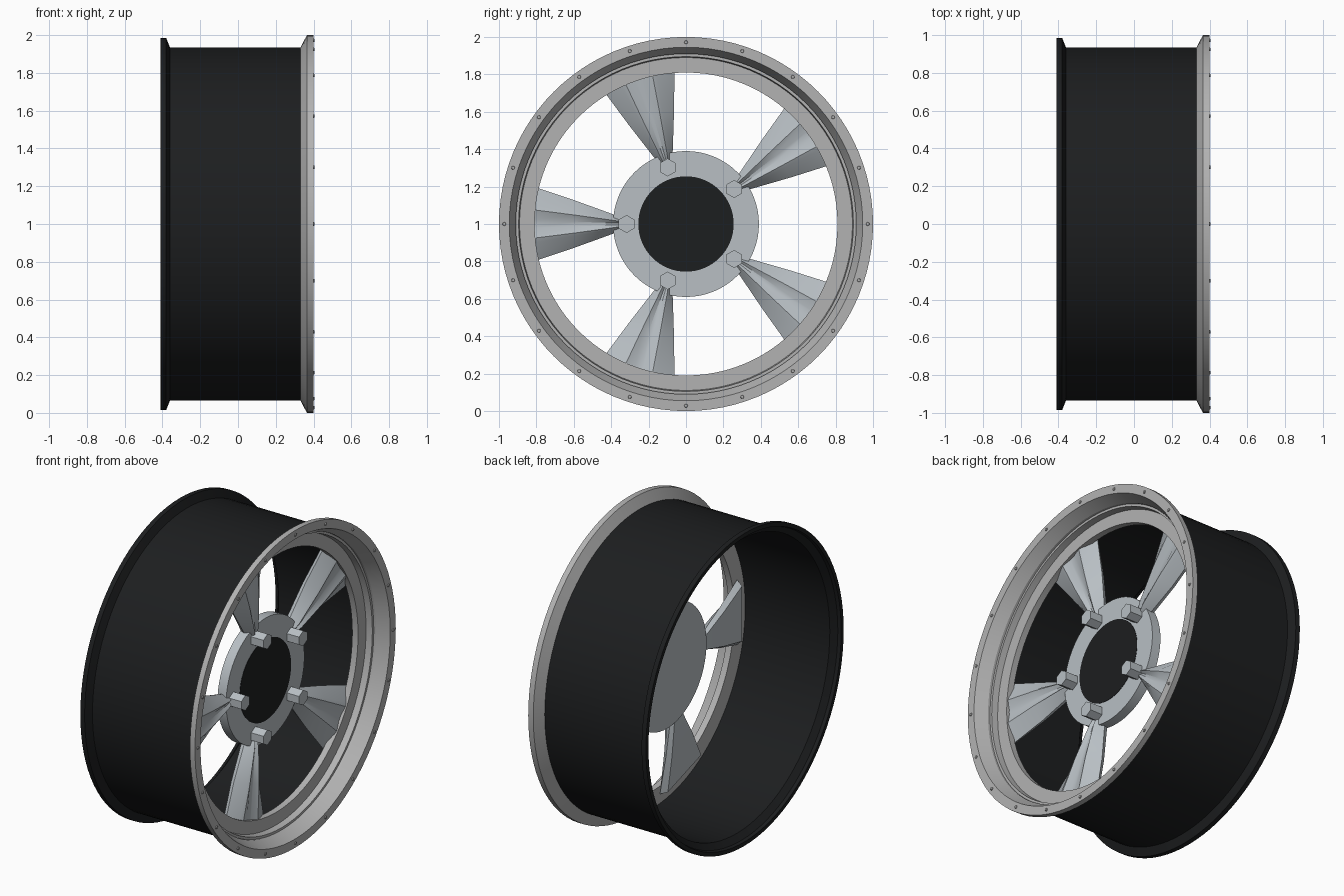
import bpy, bmesh, math
from mathutils import Matrix, Vector

if "Cube" in bpy.data.objects:
    bpy.data.objects.remove(bpy.data.objects["Cube"])

CZ = 1.0  # axle height


def material(name, c):
    m = bpy.data.materials.new(name)
    m.diffuse_color = (c[0], c[1], c[2], 1)
    m.use_nodes = True
    m.node_tree.nodes["Principled BSDF"].inputs["Base Color"].default_value = m.diffuse_color
    return m


BLACK = material("black_paint", (0.012, 0.013, 0.014))
SILVER = material("silver", (0.48, 0.52, 0.55))
GREY = material("rim_grey", (0.45, 0.45, 0.45))


def finish(bm, name, mat, smooth=None):
    bmesh.ops.recalc_face_normals(bm, faces=bm.faces)
    me = bpy.data.meshes.new(name)
    bm.to_mesh(me)
    bm.free()
    ob = bpy.data.objects.new(name, me)
    bpy.context.collection.objects.link(ob)
    ob.location.z = CZ
    me.materials.append(mat)
    if smooth:
        bpy.ops.object.select_all(action='DESELECT')
        ob.select_set(True)
        bpy.context.view_layer.objects.active = ob
        bpy.ops.object.shade_smooth_by_angle(angle=math.radians(smooth))
    return ob


def lathe(name, profile, mat, n=96):
    """Closed ring: (x, radius) profile turned about the axle."""
    bm = bmesh.new()
    rings = []
    for i in range(n):
        a = 2 * math.pi * i / n
        rings.append([bm.verts.new((x, r * math.cos(a), r * math.sin(a))) for x, r in profile])
    k = len(profile)
    for i in range(n):
        p, q = rings[i], rings[(i + 1) % n]
        for j in range(k):
            bm.faces.new((p[j], p[(j + 1) % k], q[(j + 1) % k], q[j]))
    return finish(bm, name, mat, 25)


def rod(bm, x0, x1, y, z, r0, r1, n):
    """Prism or cylinder along the axle direction."""
    mat = Matrix.Translation((0.5 * (x0 + x1), y, z)) @ Matrix.Rotation(math.pi / 2, 4, 'Y')
    # turn so that hexagon points face +-y
    mat = mat @ Matrix.Rotation(math.pi / 2 if n == 6 else 0, 4, 'Z')
    bmesh.ops.create_cone(bm, cap_ends=True, segments=n, radius1=r0, radius2=r1,
                          depth=x1 - x0, matrix=mat)


# Black barrel with flared rear flange
lathe("barrel", [(-.41, .985), (-.38, .985), (-.36, .935), (.335, .935),
                 (.335, .918), (-.36, .918), (-.39, .955), (-.41, .96)], BLACK)

# Grey front rim: outer lip, stepped dish and flat inner ring
lathe("front_rim", [(.33, .934), (.365, 1.0), (.40, 1.0), (.40, .945), (.325, .91),
                    (.31, .91), (.31, .895), (.27, .89), (.27, .81), (.23, .81),
                    (.23, .919), (.33, .919)], GREY)

# Small rivets round the lip
bm = bmesh.new()
for i in range(20):
    a = math.tau * i / 20
    rod(bm, .395, .406, .972 * math.cos(a), .972 * math.sin(a), .011, .008, 8)
finish(bm, "lip_rivets", GREY)

# Hub disc and black centre cap
bm = bmesh.new()
rod(bm, .13, .19, 0, 0, .39, .39, 64)
finish(bm, "hub", SILVER, 30)
bm = bmesh.new()
rod(bm, .17, .192, 0, 0, .255, .255, 64)
finish(bm, "centre_cap", BLACK, 30)

# Spoke: ridged front section (fraction of half width, height), lofted outward
SECTION = [(-1, 0), (-.5, .85), (-.38, 1), (-.1, .7), (.1, .7), (.38, 1), (.5, .85), (1, 0)]
# stations: radius, half width, back x, edge x, ridge x
STATIONS = [(.345, .035, .135, .16, .200), (.39, .052, .135, .16, .215),
            (.60, .128, .155, .185, .245), (.83, .205, .19, .225, .265)]


def spoke(angle, i):
    bm = bmesh.new()
    rows = []
    for r, w, back, edge, ridge in STATIONS:
        pts = [(edge + (ridge - edge) * h, r, w * f) for f, h in SECTION]
        pts += [(back, r, w * .85), (back, r, -w * .85)]
        rows.append([bm.verts.new(p) for p in pts])
    k = len(rows[0])
    for p, q in zip(rows, rows[1:]):
        for j in range(k):
            bm.faces.new((p[j], p[(j + 1) % k], q[(j + 1) % k], q[j]))
    bm.faces.new(rows[0])
    bm.faces.new(rows[-1])
    bmesh.ops.rotate(bm, verts=bm.verts, cent=(0, 0, 0), matrix=Matrix.Rotation(angle, 3, 'X'))
    finish(bm, f"spoke_{i + 1}", SILVER, 20)


# Five spokes, each with a hexagonal lug nut at its root
nuts = bmesh.new()
for i in range(5):
    a = math.radians(36 + 72 * i)
    spoke(a, i)
    rod(nuts, .18, .275, .318 * math.cos(a), .318 * math.sin(a), .048, .048, 6)
finish(nuts, "lug_nuts", SILVER)
